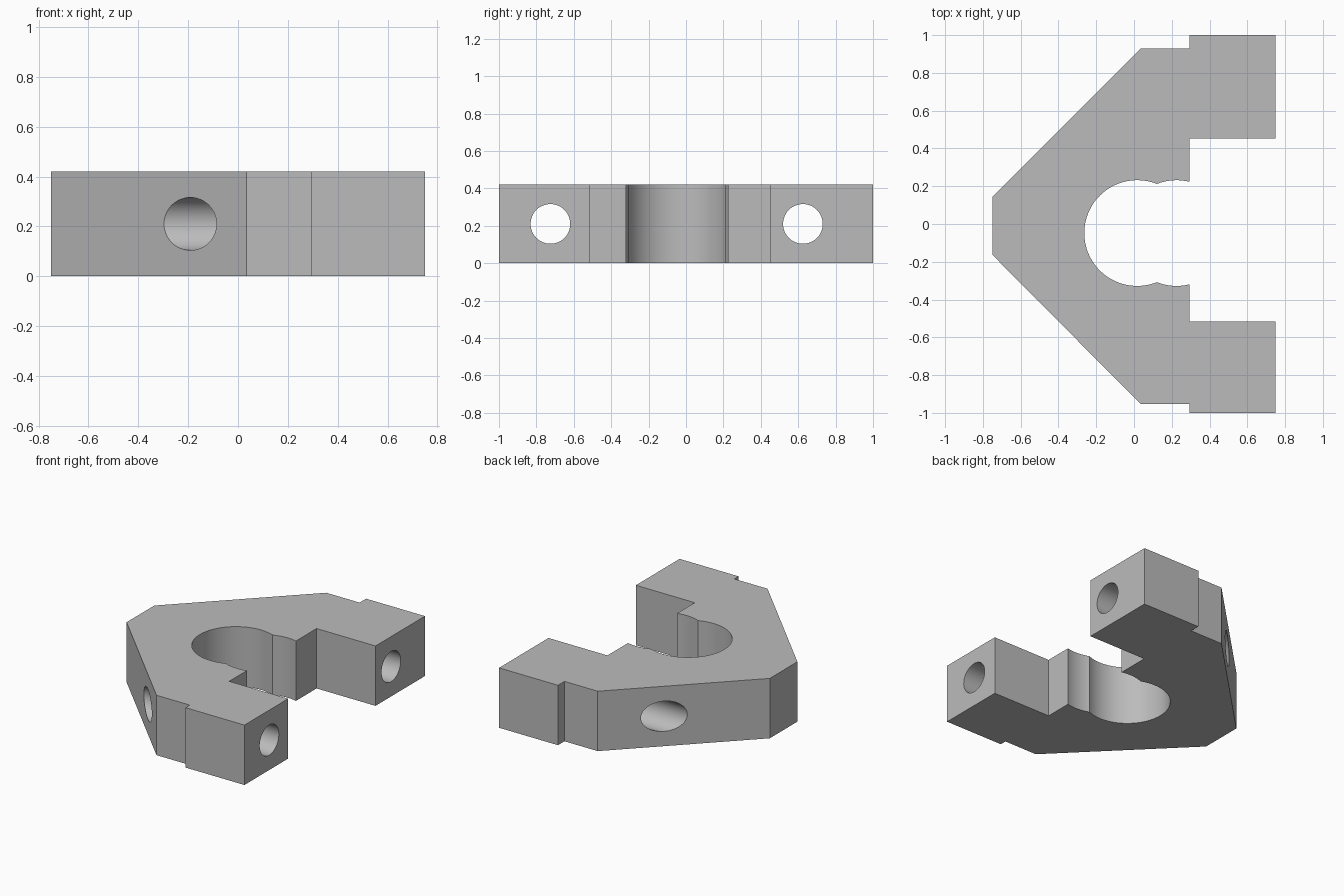
import bpy
import bmesh
from math import acos, cos, sin, pi, radians
from mathutils import Matrix, Vector

cube = bpy.data.objects.get("Cube")
if cube:
    bpy.data.objects.remove(cube, do_unlink=True)

HEIGHT = 0.42
MID_Y = -0.048          # centre line of the bore
BORE_R = 0.28
BORE_X, RELIEF_X = 0.017, 0.225
STEP_X = 0.293
HOLE_R = 0.106

grey = bpy.data.materials.new("plain grey")
grey.use_nodes = True
colour = (0.5, 0.5, 0.5, 1)
grey.diffuse_color = colour
grey.node_tree.nodes["Principled BSDF"].inputs["Base Color"].default_value = colour


def arc(cx, start, end, steps):
    return [(cx + BORE_R * cos(a), MID_Y + BORE_R * sin(a))
            for a in (start + (end - start) * i / steps for i in range(steps + 1))]


def make_object(name, bm):
    bmesh.ops.recalc_face_normals(bm, faces=bm.faces)
    mesh = bpy.data.meshes.new(name)
    bm.to_mesh(mesh)
    bm.free()
    mesh.materials.append(grey)
    obj = bpy.data.objects.new(name, mesh)
    bpy.context.collection.objects.link(obj)
    return obj


# Outer outline, from the inner corner of one arm round to the other
outline = [(STEP_X, -0.516), (0.75, -0.516), (0.75, -1), (STEP_X, -1),
           (STEP_X, -0.953), (0.035, -0.953), (-0.75, -0.163), (-0.75, 0.143),
           (0.035, 0.928), (STEP_X, 0.928), (STEP_X, 1), (0.75, 1),
           (0.75, 0.452), (STEP_X, 0.452)]

# Open bore with a short relief arc on each side of the mouth
cusp = acos((RELIEF_X - BORE_X) / 2 / BORE_R)
mouth = acos((STEP_X - RELIEF_X) / BORE_R)
outline += arc(RELIEF_X, mouth, pi - cusp, 10)
outline += arc(BORE_X, cusp, 2 * pi - cusp, 64)[1:-1]
outline += arc(RELIEF_X, pi + cusp, 2 * pi - mouth, 10)

# Clamp body
bm = bmesh.new()
base = bm.faces.new([bm.verts.new((x, y, 0)) for x, y in outline])
top = bmesh.ops.extrude_face_region(bm, geom=[base])["geom"]
bmesh.ops.translate(bm, vec=Vector((0, 0, HEIGHT)),
                    verts=[v for v in top if isinstance(v, bmesh.types.BMVert)])
body = make_object("clamp_body", bm)

# Bolt holes running lengthwise through both arms
cutters = []
for name, y in (("front_hole_cutter", -0.725), ("back_hole_cutter", 0.625)):
    bm = bmesh.new()
    bmesh.ops.create_cone(
        bm, cap_ends=True, segments=48, radius1=HOLE_R, radius2=HOLE_R, depth=3,
        matrix=Matrix.Translation((0, y, HEIGHT / 2)) @ Matrix.Rotation(pi / 2, 4, "Y"))
    cutter = make_object(name, bm)
    cutter.hide_render = True
    cutters.append(cutter)
    cut = body.modifiers.new(name, "BOOLEAN")
    cut.operation = "DIFFERENCE"
    cut.solver = "EXACT"
    cut.object = cutter

bpy.ops.object.select_all(action="DESELECT")
body.select_set(True)
bpy.context.view_layer.objects.active = body
for modifier in list(body.modifiers):
    bpy.ops.object.modifier_apply(modifier=modifier.name)
for cutter in cutters:
    bpy.data.objects.remove(cutter, do_unlink=True)

# Smooth bores, crisp edges
bpy.ops.object.shade_smooth_by_angle(angle=radians(20))
